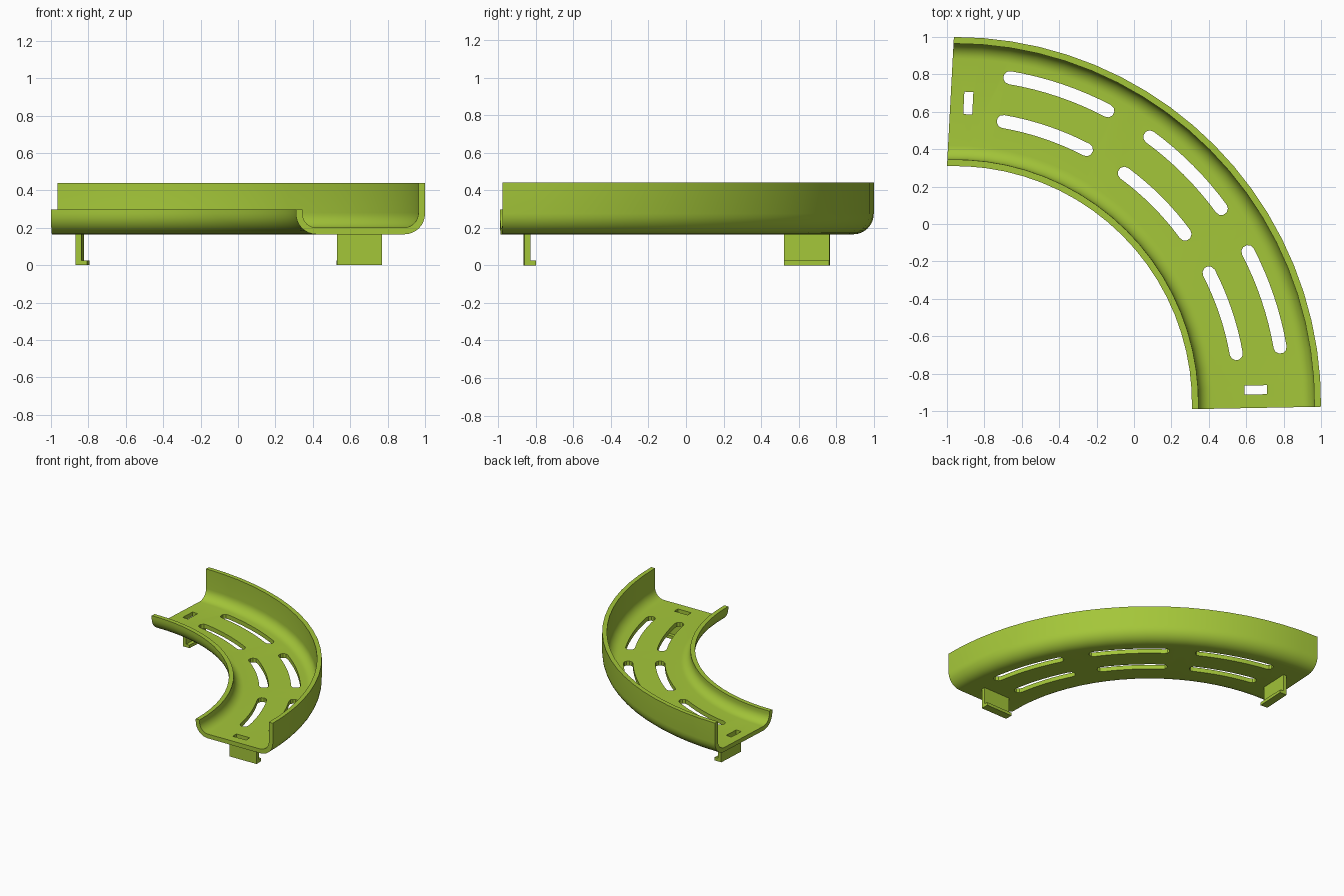
import bpy, bmesh, math
from mathutils import Vector

if "Cube" in bpy.data.objects:
    bpy.data.objects.remove(bpy.data.objects["Cube"])

CX = CY = -0.96                      # centre of the bend
R_IN, R_OUT = 1.27, 1.96

green = bpy.data.materials.new("lime_green")
green.diffuse_color = (0.371, 0.565, 0.041, 1)
green.use_nodes = True
green.node_tree.nodes["Principled BSDF"].inputs["Base Color"].default_value = green.diffuse_color


def make_object(name, bm):
    bmesh.ops.recalc_face_normals(bm, faces=bm.faces[:])
    me = bpy.data.meshes.new(name)
    bm.to_mesh(me)
    bm.free()
    me.materials.append(green)
    ob = bpy.data.objects.new(name, me)
    bpy.context.collection.objects.link(ob)
    return ob


def prism(bm, pts, z0, z1):
    low = [bm.verts.new((x, y, z0)) for x, y in pts]
    top = [bm.verts.new((x, y, z1)) for x, y in pts]
    bm.faces.new(low[::-1])
    bm.faces.new(top)
    n = len(pts)
    for i in range(n):
        j = (i + 1) % n
        bm.faces.new((low[i], low[j], top[j], top[i]))


def arc(cx, cz, r, a0, a1, n=8):
    out = []
    for i in range(n + 1):
        a = math.radians(a0 + (a1 - a0) * i / n)
        out.append((cx + r * math.cos(a), cz + r * math.sin(a)))
    return out


# chute cross-section (radius, height): low inner wall, tall outer wall
profile = ([(1.27, 0.297)] + arc(1.38, 0.275, 0.11, 180, 270)
           + arc(1.85, 0.275, 0.11, 270, 360) + [(1.96, 0.44), (1.925, 0.44)]
           + arc(1.845, 0.28, 0.08, 0, -90) + arc(1.38, 0.275, 0.075, 270, 180)
           + [(1.305, 0.297)])

# sweep the section round the bend, with slightly slanted ends
bm = bmesh.new()
SEG = 20
rings = []
for s in range(SEG + 1):
    ring = []
    for r, z in profile:
        t = (r - R_IN) / (R_OUT - R_IN)
        a0 = math.asin((-0.03 + 0.013 * t) / r)
        a1 = math.pi / 2 + math.asin((0.04 - 0.037 * t) / r)
        a = a0 + (a1 - a0) * s / SEG
        ring.append(bm.verts.new((CX + r * math.cos(a), CY + r * math.sin(a), z)))
    rings.append(ring)
n = len(profile)
for a, b in zip(rings, rings[1:]):
    for i in range(n):
        j = (i + 1) % n
        bm.faces.new((a[i], a[j], b[j], b[i]))
bm.faces.new(rings[0])
bm.faces.new(rings[-1][::-1])
chute = make_object("curved_chute", bm)

# cutters: six curved slots and two clip windows
bm = bmesh.new()
HALF = 0.035
for r in (1.53, 1.767):
    for d0, d1 in ((8.7, 28.5), (35.0, 54.9), (61.2, 81.5)):
        pad = HALF / r
        a0, a1 = math.radians(d0) + pad, math.radians(d1) - pad
        pts = []
        for side, start, end in ((1, a0, a1), (-1, a1, a0)):
            for i in range(9):                       # long edge
                a = start + (end - start) * i / 8
                pts.append((r + side * HALF, a))
            for i in range(1, 5):                    # rounded end
                t = math.pi * i / 5
                pts.append((r + side * HALF * math.cos(t),
                            end + side * pad * math.sin(t)))
        prism(bm, [(CX + q * math.cos(a), CY + q * math.sin(a)) for q, a in pts],
              0.1, 0.25)

# clip frames: origin, direction along the clip
clips = {"front_clip": ((0.65, -0.863), 1.2), "left_clip": ((-0.862, 0.645), -92.9)}


def box(bm, frame, u0, u1, v0, v1, z0, z1):
    o, deg = Vector(frame[0]), math.radians(frame[1])
    u = Vector((math.cos(deg), math.sin(deg)))
    v = Vector((-u.y, u.x))
    prism(bm, [tuple(o + u * p + v * q) for p, q in
               ((u0, v0), (u1, v0), (u1, v1), (u0, v1))], z0, z1)


for frame in clips.values():
    box(bm, frame, -0.06, 0.06, -0.048, 0, 0.1, 0.25)
cutter = make_object("slot_cutter", bm)
cutter.hide_render = True

mod = chute.modifiers.new("slots", "BOOLEAN")
mod.operation = "DIFFERENCE"
mod.solver = "EXACT"
mod.object = cutter
bpy.context.view_layer.objects.active = chute
chute.select_set(True)
bpy.ops.object.modifier_apply(modifier=mod.name)
bpy.data.objects.remove(cutter)
bpy.ops.object.shade_smooth_by_angle(angle=math.radians(30))

# hooked mounting clips: upright plate with an inward foot
for name, frame in clips.items():
    bm = bmesh.new()
    box(bm, frame, -0.121, 0.121, 0, 0.032, 0, 0.18)
    box(bm, frame, -0.121, 0.121, 0.03, 0.062, 0, 0.025)
    make_object(name, bm)
